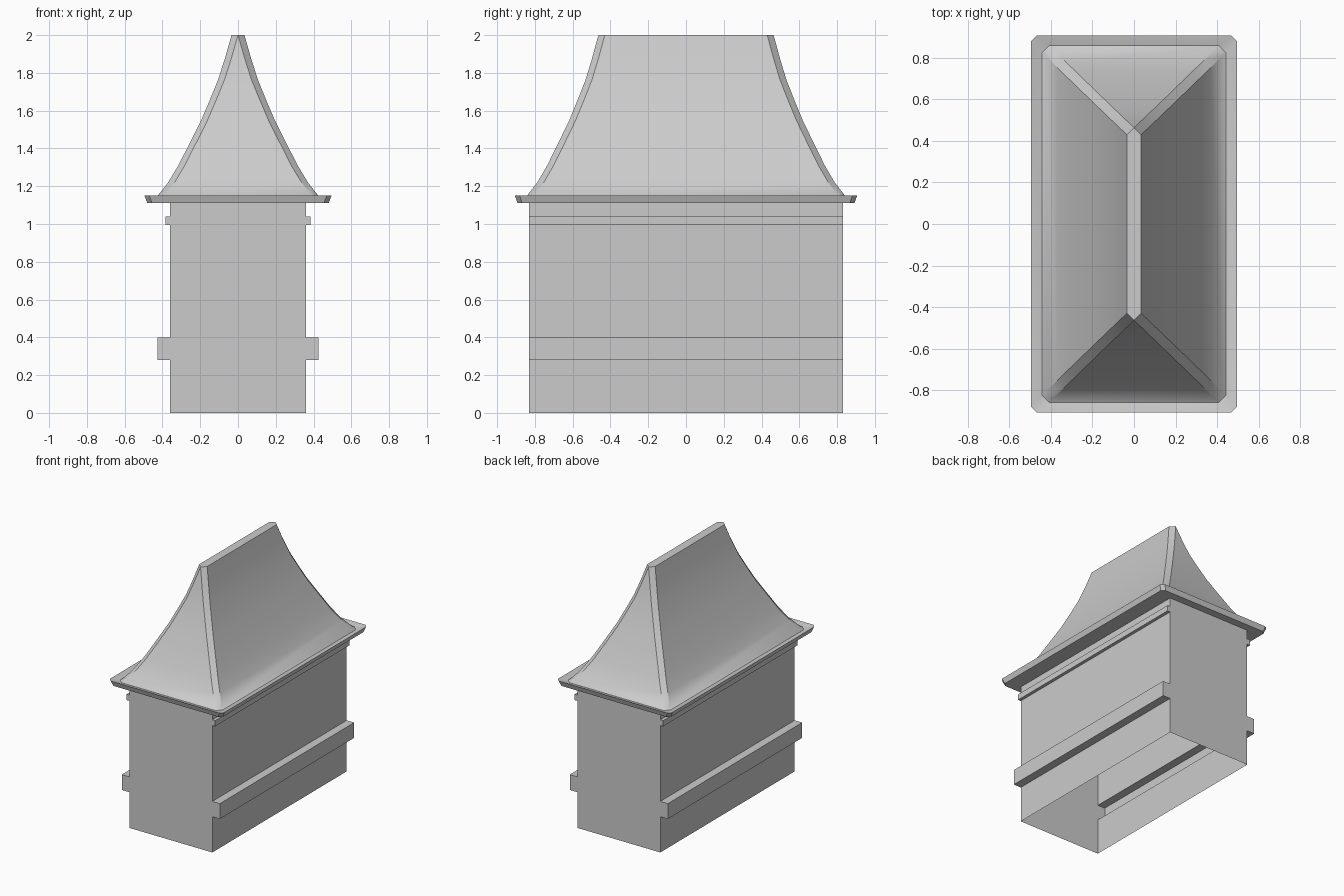
import bpy, bmesh, math

if "Cube" in bpy.data.objects:
    bpy.data.objects.remove(bpy.data.objects["Cube"])


def finish(name, bm):
    bmesh.ops.remove_doubles(bm, verts=bm.verts, dist=1e-4)
    bmesh.ops.dissolve_degenerate(bm, edges=bm.edges, dist=1e-4)
    bmesh.ops.recalc_face_normals(bm, faces=bm.faces)
    mesh = bpy.data.meshes.new(name)
    bm.to_mesh(mesh)
    bm.free()
    obj = bpy.data.objects.new(name, mesh)
    bpy.context.collection.objects.link(obj)
    bpy.ops.object.select_all(action='DESELECT')
    obj.select_set(True)
    bpy.context.view_layer.objects.active = obj
    bpy.ops.object.shade_smooth_by_angle(angle=math.radians(28))
    return obj


def ring(bm, hx, hy, z, c):
    # Rectangle with chamfered corners
    pts = [(hx, hy - c), (hx - c, hy), (c - hx, hy), (-hx, hy - c),
           (-hx, c - hy), (c - hx, -hy), (hx - c, -hy), (hx, c - hy)]
    return [bm.verts.new((x, y, z)) for x, y in pts]


def loft(name, sections, cap_first=False, cap_last=False):
    bm = bmesh.new()
    rings = [ring(bm, *s) for s in sections]
    for a, b in zip(rings, rings[1:]):
        for i in range(8):
            j = (i + 1) % 8
            bm.faces.new((a[i], a[j], b[j], b[i]))
    # Caps get their own vertices, welded afterwards
    if cap_first:
        bm.faces.new(rings[0][::-1])
    if cap_last:
        bm.faces.new(rings[-1])
    return finish(name, bm)


# Body: stepped side profile run along y, open at the bottom
half = [(0.36, 0), (0.36, 0.28), (0.425, 0.28), (0.425, 0.40), (0.36, 0.40),
        (0.36, 0.995), (0.385, 0.995), (0.385, 1.04), (0.36, 1.04), (0.36, 1.11)]
profile = half + [(-x, z) for x, z in reversed(half)]
bm = bmesh.new()
front, back = [[bm.verts.new((x, y, z)) for x, z in profile] for y in (-0.832, 0.832)]
for i in range(len(profile) - 1):
    if i != len(half) - 1:      # top is covered by the eave
        bm.faces.new((front[i], front[i + 1], back[i + 1], back[i]))
bm.faces.new(front)
bm.faces.new(back[::-1])
finish("body", bm)

# Eave: flared rim sloping inwards to the roof
loft("eave", [(0.48, 0.892, 1.11, 0.025), (0.495, 0.906, 1.15, 0.025),
              (0.443, 0.859, 1.135, 0.037)], cap_first=True)

# Roof: concave hipped shell with flat hips and ridge
curve = [(0.443, 1.135), (0.425, 1.15), (0.37, 1.22), (0.316, 1.31), (0.25, 1.44),
         (0.195, 1.55), (0.15, 1.655), (0.105, 1.765), (0.07, 1.875), (0.034, 2.0)]
loft("roof", [(w, w + 0.43 - 0.014 * (2 - z) / 0.865, z, 0.034) for w, z in curve],
     cap_last=True)
